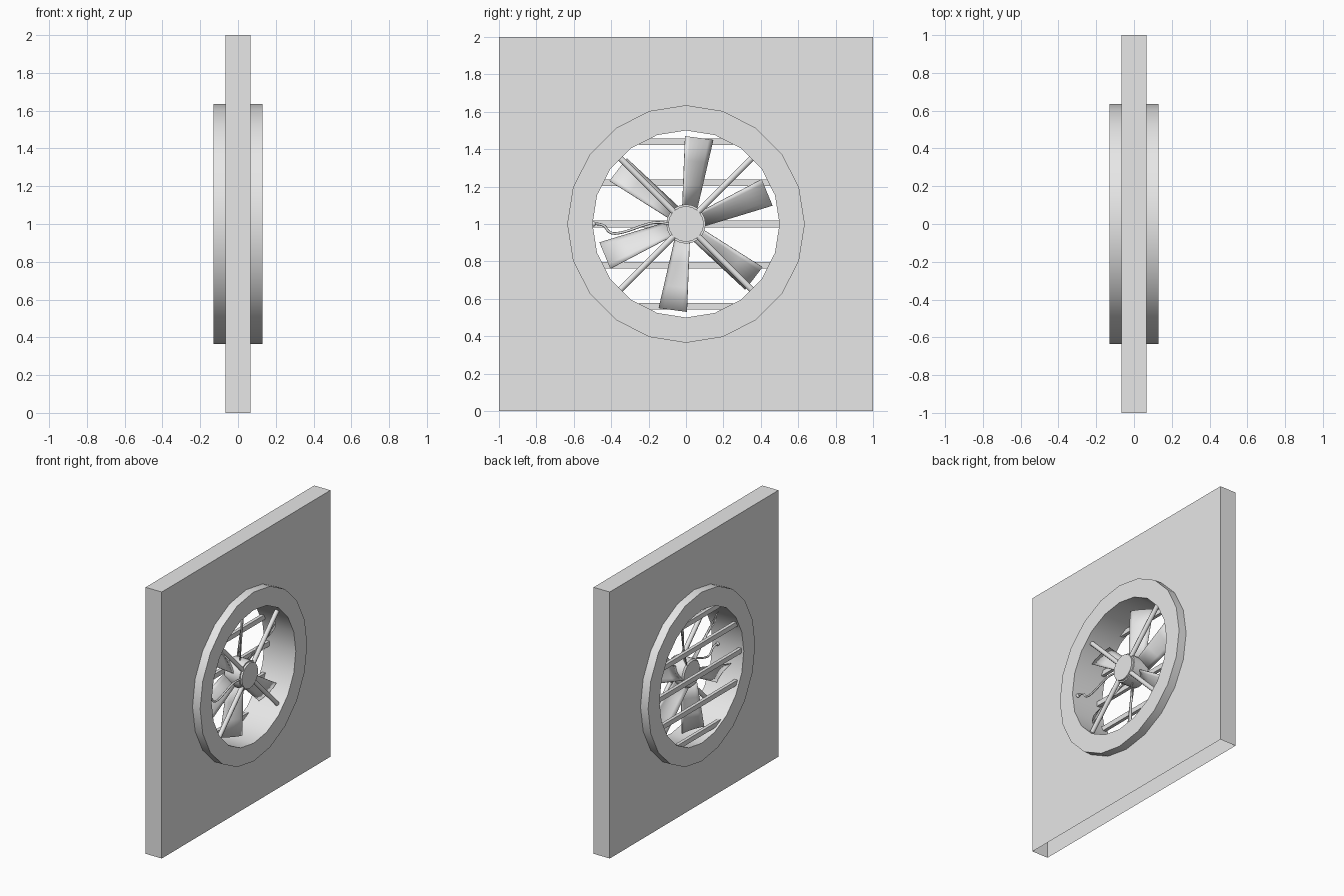
import bpy, bmesh
from math import sin, cos, pi, sqrt, radians
from mathutils import Vector, Matrix

cube = bpy.data.objects.get("Cube")
if cube:
    bpy.data.objects.remove(cube, do_unlink=True)

grey = bpy.data.materials.new("plain grey")
grey.use_nodes = True
grey.diffuse_color = (0.8, 0.8, 0.8, 1)
grey.node_tree.nodes["Principled BSDF"].inputs["Base Color"].default_value = (0.8, 0.8, 0.8, 1)

MID = 1.0          # height of the fan axis
SIDES = 20


def link(name, data):
    ob = bpy.data.objects.new(name, data)
    bpy.context.collection.objects.link(ob)
    data.materials.append(grey)
    return ob


def finish(name, bm, smooth=False):
    bmesh.ops.recalc_face_normals(bm, faces=bm.faces)
    me = bpy.data.meshes.new(name)
    bm.to_mesh(me)
    bm.free()
    ob = link(name, me)
    if smooth:
        bpy.ops.object.select_all(action='DESELECT')
        ob.select_set(True)
        bpy.context.view_layer.objects.active = ob
        bpy.ops.object.shade_smooth_by_angle(angle=radians(35))
    return ob


def polar(x, r, a):
    """Point around the fan axis; angle runs clockwise from the top."""
    return Vector((x, r * sin(a), MID + r * cos(a)))


def lathe(name, profile, closed=False):
    """Turn an (x, radius) profile around the fan axis."""
    bm = bmesh.new()
    rings = [[bm.verts.new(polar(x, r, 2 * pi * i / SIDES)) for i in range(SIDES)]
             for x, r in profile]
    pairs = list(zip(rings, rings[1:]))
    if closed:
        pairs.append((rings[-1], rings[0]))
    else:
        bm.faces.new(rings[0])
        bm.faces.new(rings[-1])
    for a, b in pairs:
        for i in range(SIDES):
            j = (i + 1) % SIDES
            bm.faces.new((a[i], a[j], b[j], b[i]))
    return finish(name, bm, True)


def tube(name, points, radius, kind='POLY'):
    cu = bpy.data.curves.new(name, 'CURVE')
    cu.dimensions = '3D'
    cu.bevel_depth = radius
    cu.bevel_resolution = 2
    cu.use_fill_caps = True
    sp = cu.splines.new(kind)
    sp.points.add(len(points) - 1)
    for p, co in zip(sp.points, points):
        p.co = (*co, 1)
    if kind == 'NURBS':
        sp.use_endpoint_u = True
        sp.order_u = 3
        sp.resolution_u = 5
    return link(name, cu)


# Wall panel: two pierced sheets joined by the top and sides, open underneath
T = 0.067
bm = bmesh.new()
corners = {}
for x in (-T, T):
    square = [bm.verts.new((x, y, z)) for y, z in ((-1, 0), (-1, 2), (1, 2), (1, 0))]
    hole = [bm.verts.new(polar(x, 0.6, 2 * pi * i / SIDES)) for i in range(SIDES)]
    edges = [bm.edges.new((loop[i - 1], loop[i]))
             for loop in (square, hole) for i in range(len(loop))]
    bmesh.ops.triangle_fill(bm, edges=edges, use_beauty=True)
    corners[x] = square
for i in range(3):
    a, b = corners[-T], corners[T]
    bm.faces.new((a[i], a[i + 1], b[i + 1], b[i]))
# the open bottom edges are shared by the sheets only
finish("wall_panel", bm)

# Round duct and motor
D = 0.13
lathe("duct_ring", [(-D, 0.5), (-D, 0.635), (D, 0.635), (D, 0.5)], closed=True)
lathe("motor_hub", [(-0.05, 0.095), (-0.04, 0.105), (0.085, 0.105), (0.085, 0.095), (0.1, 0.095)])

# Fan blades: pitched, cambered and flared towards the tip
for k in range(6):
    bm = bmesh.new()
    rows = []
    for s in range(4):
        f = s / 3
        row = []
        for c in range(7):
            t = c / 6
            y = (-0.02 + 0.015 * f) * (1 - t) + (0.06 + 0.085 * f) * t
            z = 0.085 + f * (0.385 - 0.02 * t)
            x = 0.03 - 0.08 * t + 0.05 * t * (1 - t)
            row.append(bm.verts.new((x, y, z)))
        rows.append(row)
    for a, b in zip(rows, rows[1:]):
        for c in range(6):
            bm.faces.new((a[c], a[c + 1], b[c + 1], b[c]))
    turn = Matrix.Translation((0, 0, MID)) @ Matrix.Rotation(k * pi / 3, 4, 'X')
    bmesh.ops.transform(bm, matrix=turn, verts=bm.verts)
    blade = finish(f"fan_blade_{k + 1}", bm, True)
    solid = blade.modifiers.new("thickness", 'SOLIDIFY')
    solid.thickness = 0.005
    solid.offset = 0

# Diagonal struts holding the motor
for k in range(4):
    a = pi / 4 + k * pi / 2
    tube(f"motor_strut_{k + 1}", [polar(0.08, 0.09, a), polar(0.08, 0.505, a)], 0.017)

# Horizontal slats across the back opening
for k in range(-2, 3):
    h = k * 0.22
    half = sqrt(0.25 - h * h) + 0.015
    bm = bmesh.new()
    bmesh.ops.create_cube(bm, size=1)
    bmesh.ops.scale(bm, vec=(0.025, 2 * half, 0.036), verts=bm.verts)
    bmesh.ops.translate(bm, vec=(-0.1, 0, MID + h), verts=bm.verts)
    finish(f"slat_{k + 3}", bm)

# Power cable with its wall grommet
cable = [(-0.5, 0), (-0.44, 0.005), (-0.41, -0.055), (-0.33, -0.045),
         (-0.24, -0.01), (-0.15, 0.015), (-0.09, 0)]
tube("power_cable", [(0.085, y, MID + z) for y, z in cable], 0.007, 'NURBS')
bm = bmesh.new()
bmesh.ops.create_uvsphere(bm, u_segments=10, v_segments=6, radius=0.014)
bmesh.ops.translate(bm, vec=(0.085, -0.495, MID), verts=bm.verts)
finish("cable_grommet", bm, True)
